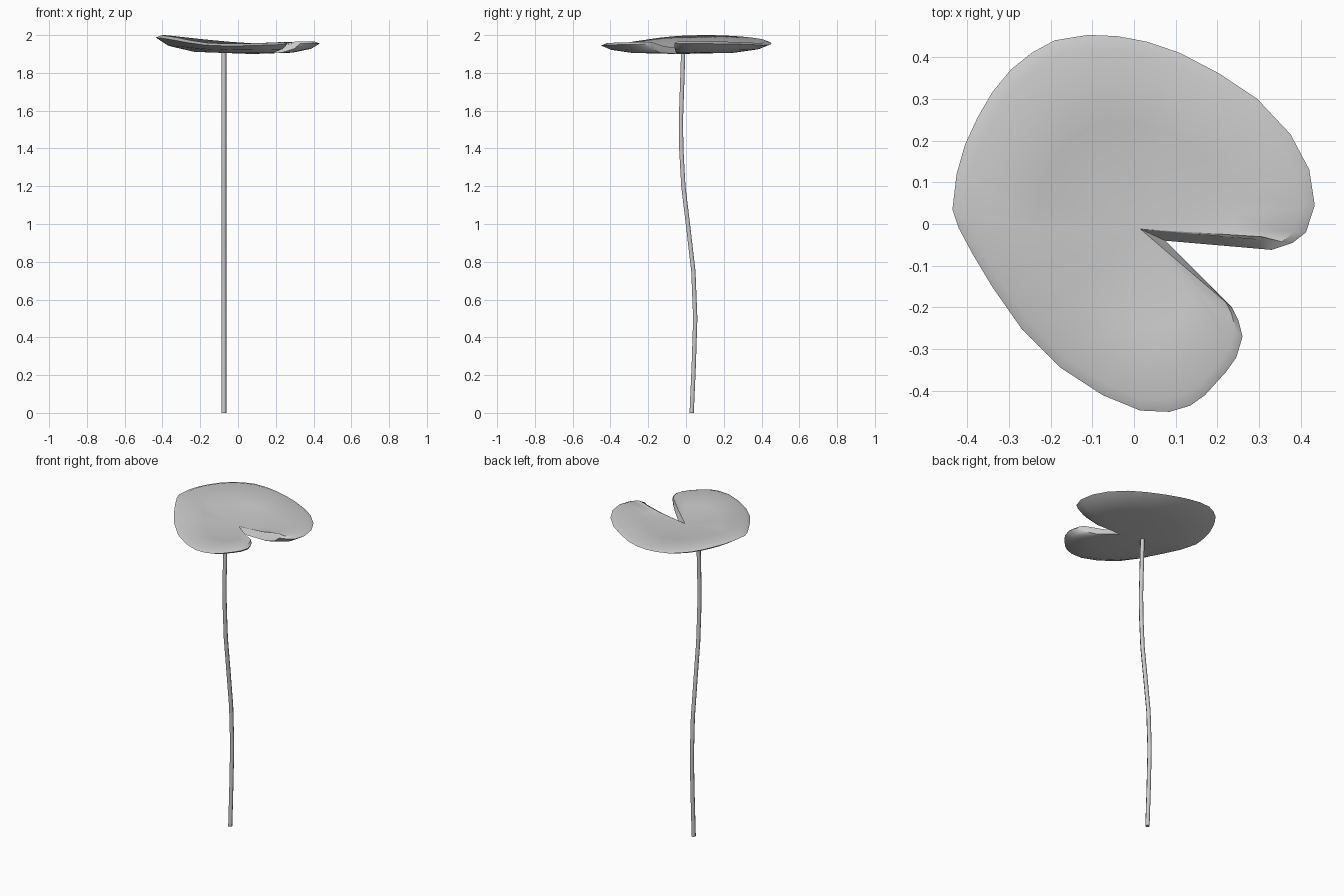
import bpy, bmesh
from math import atan2, cos, radians

if "Cube" in bpy.data.objects:
    bpy.data.objects.remove(bpy.data.objects["Cube"])

# Rim outline, counter-clockwise from one side of the notch to the other
RIM = [(.33, -.062), (.38, -.045), (.412, -.02), (.433, .045), (.42, .13), (.375, .215),
       (.295, .3), (.205, .36), (.11, .41), (.03, .437), (-.04, .45), (-.11, .453),
       (-.19, .44), (-.245, .41), (-.295, .37), (-.34, .315), (-.375, .255), (-.405, .19),
       (-.425, .12), (-.435, .035), (-.42, -.01), (-.385, -.075), (-.34, -.15),
       (-.27, -.25), (-.175, -.345), (-.075, -.41), (.015, -.447), (.085, -.45),
       (.135, -.435), (.17, -.41), (.22, -.355), (.245, -.32), (.26, -.27),
       (.25, -.23), (.235, -.2)]
TOP = (.015, -.012)      # notch apex on the upper face
BOTTOM = (.075, -.04)    # notch apex on the underside


def rim_z(x, y):
    """The rim lifts on the left and slightly on the right."""
    a = atan2(y, x)
    return 1.943 + .045 * max(0, cos(a - radians(165))) ** 1.5 + .012 * max(0, cos(a))


def ring(bm, centre, s, height):
    verts = []
    for i, (x, y) in enumerate(RIM):
        lean = .03 * s if i == 0 and s < 1 and centre == TOP else 0
        verts.append(bm.verts.new((centre[0] + (x - centre[0]) * s,
                                   centre[1] + (y - centre[1]) * s + lean,
                                   height(rim_z(x, y)))))
    return verts


def bridge(bm, a, b):
    for i in range(len(a) - 1):
        bm.faces.new((a[i], a[i + 1], b[i + 1], b[i]))


# Leaf pad: dished top, rolled rim and rounded underside
bm = bmesh.new()
rim = ring(bm, TOP, 1, lambda z: z)
top = [rim, ring(bm, TOP, .93, lambda z: z + .012),
       ring(bm, TOP, .55, lambda z: 1.932 + .45 * (z - 1.932))]
under = [rim, ring(bm, BOTTOM, .87, lambda z: 1.9 + .5 * (z - 1.9)),
         ring(bm, BOTTOM, .6, lambda z: 1.9 + .13 * (z - 1.9))]
top_apex = bm.verts.new((*TOP, 1.925))
under_apex = bm.verts.new((*BOTTOM, 1.9))
for layers, apex in ((top, top_apex), (under, under_apex)):
    for a, b in zip(layers, layers[1:]):
        bridge(bm, a, b)
    for a, b in zip(layers[-1], layers[-1][1:]):
        bm.faces.new((a, b, apex))

# Notch walls joining the two faces
for end in (0, -1):
    bm.faces.new((rim[end], top[1][end], under[1][end]))
    bm.faces.new((top[1][end], top[2][end], under[2][end], under[1][end]))
    bm.faces.new((top[2][end], top_apex, under_apex, under[2][end]))
bmesh.ops.recalc_face_normals(bm, faces=bm.faces)
mesh = bpy.data.meshes.new("leaf_pad")
bm.to_mesh(mesh)
bm.free()
pad = bpy.data.objects.new("leaf_pad", mesh)
bpy.context.collection.objects.link(pad)
bpy.context.view_layer.objects.active = pad
pad.select_set(True)
bpy.ops.object.shade_smooth_by_angle(angle=radians(40))

# Stem: thin, gently curved tube
PATH = [(.03, 0), (.041, .25), (.049, .5), (.039, .75), (.01, 1), (-.014, 1.2),
        (-.025, 1.4), (-.027, 1.55), (-.02, 1.75), (-.015, 1.91)]
curve = bpy.data.curves.new("stem", 'CURVE')
curve.dimensions = '3D'
curve.bevel_depth = .013
curve.bevel_resolution = 1
curve.use_fill_caps = True
spline = curve.splines.new('POLY')
spline.points.add(len(PATH) - 1)
for p, (y, z) in zip(spline.points, PATH):
    p.co = (-.075, y, z, 1)
stem = bpy.data.objects.new("stem", curve)
bpy.context.collection.objects.link(stem)
